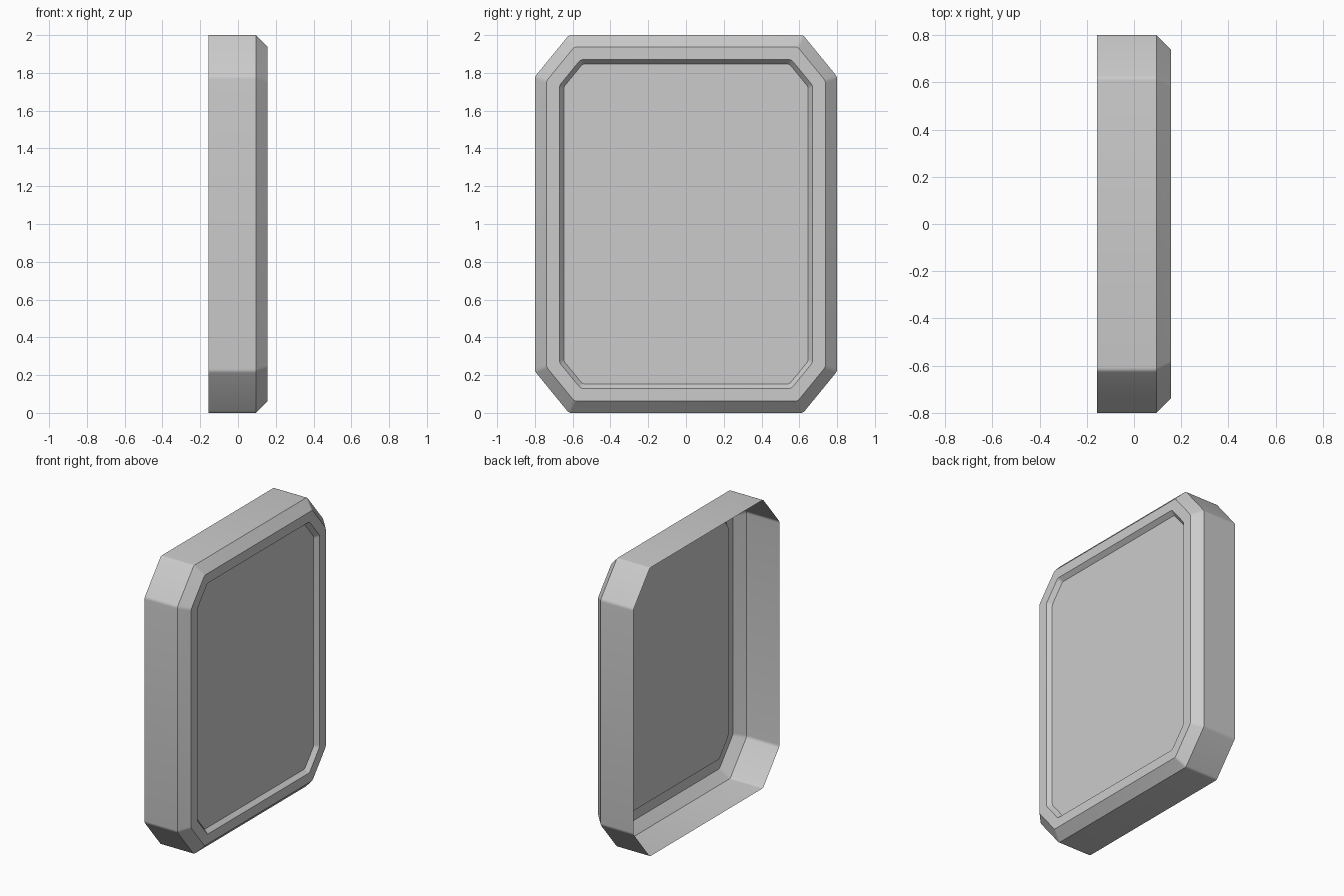
import bpy, bmesh, math
from mathutils import Vector

if "Cube" in bpy.data.objects:
    bpy.data.objects.remove(bpy.data.objects["Cube"])

HALF_Y, HALF_Z = 0.8, 1.0        # outer half sizes
CUT_Y, CUT_Z = 0.62, 0.78        # where the corner cuts begin
TRIM, SEG = 0.012, 3             # slight softening of each corner


def octagon(inset):
    """Cut-corner rectangle in (y, z), offset evenly inwards by inset."""
    n = Vector((HALF_Z - CUT_Z, HALF_Y - CUT_Y)).normalized()
    c = n.dot(Vector((CUT_Y, HALF_Z))) - inset
    y, z = HALF_Y - inset, HALF_Z - inset
    a = Vector((y, (c - n.x * y) / n.y))
    b = Vector(((c - n.y * z) / n.x, z))
    quarter = [a, b]
    pts = []
    for sy, sz in ((1, 1), (-1, 1), (-1, -1), (1, -1)):
        q = [Vector((p.x * sy, p.y * sz)) for p in quarter]
        pts += q if sy * sz > 0 else q[::-1]
    return pts


def soften(pts):
    """Replace every corner by a small curve."""
    out = []
    for i, p in enumerate(pts):
        a = p + (pts[i - 1] - p).normalized() * TRIM
        b = p + (pts[(i + 1) % len(pts)] - p).normalized() * TRIM
        for k in range(SEG + 1):
            t = k / SEG
            out.append(a * (1 - t) ** 2 + p * 2 * t * (1 - t) + b * t * t)
    return out


def shell(name, profile):
    """Skin rings given as (x, inset), open at the first and closed at the last."""
    bm = bmesh.new()
    rings = [[bm.verts.new((x, p.x, p.y + HALF_Z)) for p in soften(octagon(inset))]
             for x, inset in profile]
    for r0, r1 in zip(rings, rings[1:]):
        n = len(r0)
        for i in range(n):
            j = (i + 1) % n
            bm.faces.new((r0[i], r0[j], r1[j], r1[i]))
    bm.faces.new(rings[-1])
    bm.normal_update()
    me = bpy.data.meshes.new(name)
    bm.to_mesh(me)
    bm.free()
    ob = bpy.data.objects.new(name, me)
    bpy.context.collection.objects.link(ob)
    bpy.context.view_layer.objects.active = ob
    ob.select_set(True)
    bpy.ops.object.shade_smooth_by_angle(angle=math.radians(30))
    return ob


# Open-backed panel: side wall, bevel, flat rim, sloped recess, face
shell("bevelled_panel", [(-0.157, 0), (0.095, 0), (0.157, 0.062),
                         (0.157, 0.13), (0.128, 0.153)])
